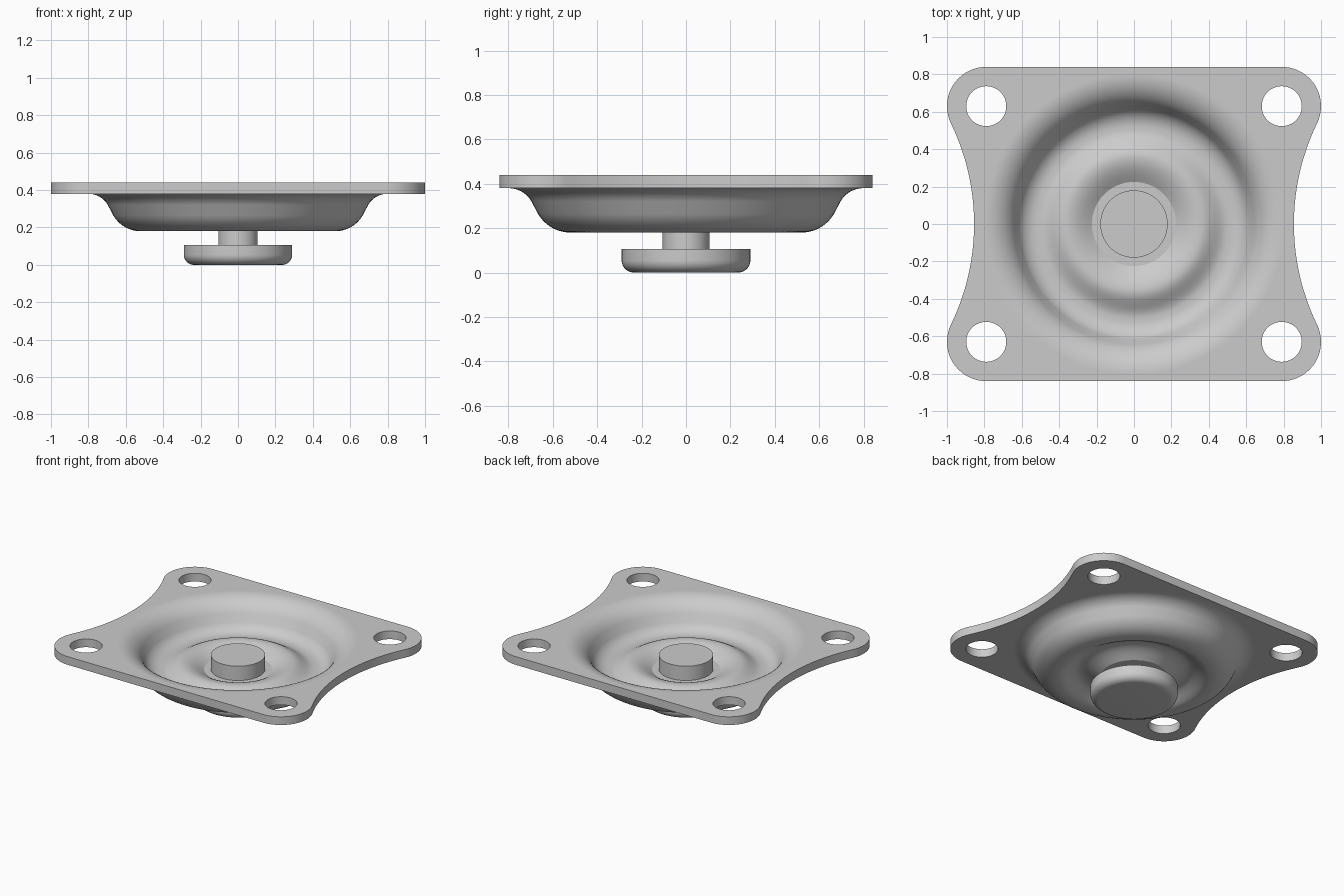
import bpy, bmesh
from math import sin, cos, pi, radians

cube = bpy.data.objects.get("Cube")
if cube:
    bpy.data.objects.remove(cube)

SEG = 96
TOP, UNDER, THICK = 0.44, 0.38, 0.06
RIM = 0.805

metal = bpy.data.materials.new("light grey metal")
metal.use_nodes = True
grey = (0.6, 0.6, 0.6, 1)
metal.diffuse_color = grey
metal.node_tree.nodes["Principled BSDF"].inputs["Base Color"].default_value = grey


def arc(cx, cy, r, start, end, n):
    """Points along an arc, angles in degrees."""
    angles = [radians(start + (end - start) * i / n) for i in range(n + 1)]
    return [(cx + r * cos(a), cy + r * sin(a)) for a in angles]


def lathe(bm, profile):
    """Revolve (radius, height) points about z."""
    verts = [bm.verts.new((r, 0, z)) for r, z in profile]
    edges = [bm.edges.new(pair) for pair in zip(verts, verts[1:])]
    bmesh.ops.spin(bm, geom=verts + edges, cent=(0, 0, 0), axis=(0, 0, 1),
                   angle=2 * pi, steps=SEG, use_duplicate=False)


def loop(bm, points, z):
    verts = [bm.verts.new((x, y, z)) for x, y in points]
    edges = [bm.edges.new((v, verts[i - 1])) for i, v in enumerate(verts)]
    return verts, edges


def finish(bm, name):
    bmesh.ops.remove_doubles(bm, verts=bm.verts, dist=0.0002)
    bmesh.ops.recalc_face_normals(bm, faces=bm.faces)
    mesh = bpy.data.meshes.new(name)
    bm.to_mesh(mesh)
    bm.free()
    mesh.materials.append(metal)
    obj = bpy.data.objects.new(name, mesh)
    bpy.context.collection.objects.link(obj)
    bpy.ops.object.select_all(action='DESELECT')
    obj.select_set(True)
    bpy.context.view_layer.objects.active = obj
    bpy.ops.object.shade_smooth_by_angle(angle=radians(25))


# Plate outline: concave waists blending into rounded corners
waist = [(2.085 - 1.23 * cos(a), 1.23 * sin(a))
         for a in (radians(25.9) * (i + 0.5) / 14 for i in range(14))]
quarter = waist + arc(0.79, 0.63, 0.21, -25.9, 90, 20)
half = quarter + [(-x, y) for x, y in reversed(quarter)]
outline = half + [(x, -y) for x, y in reversed(half)]
holes = [arc(sx * 0.79, sy * 0.63, 0.107, 0, 352.5, 47)
         for sx in (-1, 1) for sy in (-1, 1)]
rim = arc(0, 0, RIM, 0, 360 - 360 / SEG, SEG - 1)

bm = bmesh.new()
rings = {}
for z in (UNDER, TOP):
    made = [loop(bm, pts, z) for pts in [outline] + holes + [rim]]
    bmesh.ops.triangle_fill(bm, use_beauty=True, use_dissolve=False,
                            normal=(0, 0, 1),
                            edges=[e for _, edges in made for e in edges])
    rings[z] = [verts for verts, _ in made[:-1]]

# Outer edge and bolt hole walls
for low, high in zip(rings[UNDER], rings[TOP]):
    for i in range(len(low)):
        bm.faces.new((low[i - 1], low[i], high[i], high[i - 1]))


# Pressed dish: flat centre, raised ring, groove and flared wall
def dish(z, lower_radius, upper_radius):
    ridge = [(0.225 + 0.135 * i / 10, z + 0.055 * sin(pi / 2 * i / 10))
             for i in range(11)]
    fall = [(0.36 + 0.145 * i / 12, z + 0.0275 * (1 + cos(pi * i / 12)))
            for i in range(1, 13)]
    groove = arc(0.52, 0.35, lower_radius, -90, -30, 12)
    flare = arc(0.80, 0.26, upper_radius, 150, 90, 14)
    return [(0, z)] + ridge + fall + groove + flare + [(RIM, z + 0.2)]


lathe(bm, dish(TOP - 0.2, 0.11, 0.18))
lathe(bm, dish(UNDER - 0.2, 0.17, 0.12))
finish(bm, "dished_mounting_plate")

# Rivet-like pin: rounded foot, thin stem and upper head
bm = bmesh.new()
foot = [(0, 0)] + arc(0.235, 0.055, 0.055, -90, 0, 10) + [(0.29, 0.105)]
lathe(bm, foot + [(0.105, 0.105), (0.105, 0.235), (0.18, 0.235),
                  (0.18, 0.345), (0, 0.345)])
finish(bm, "centre_pin")
